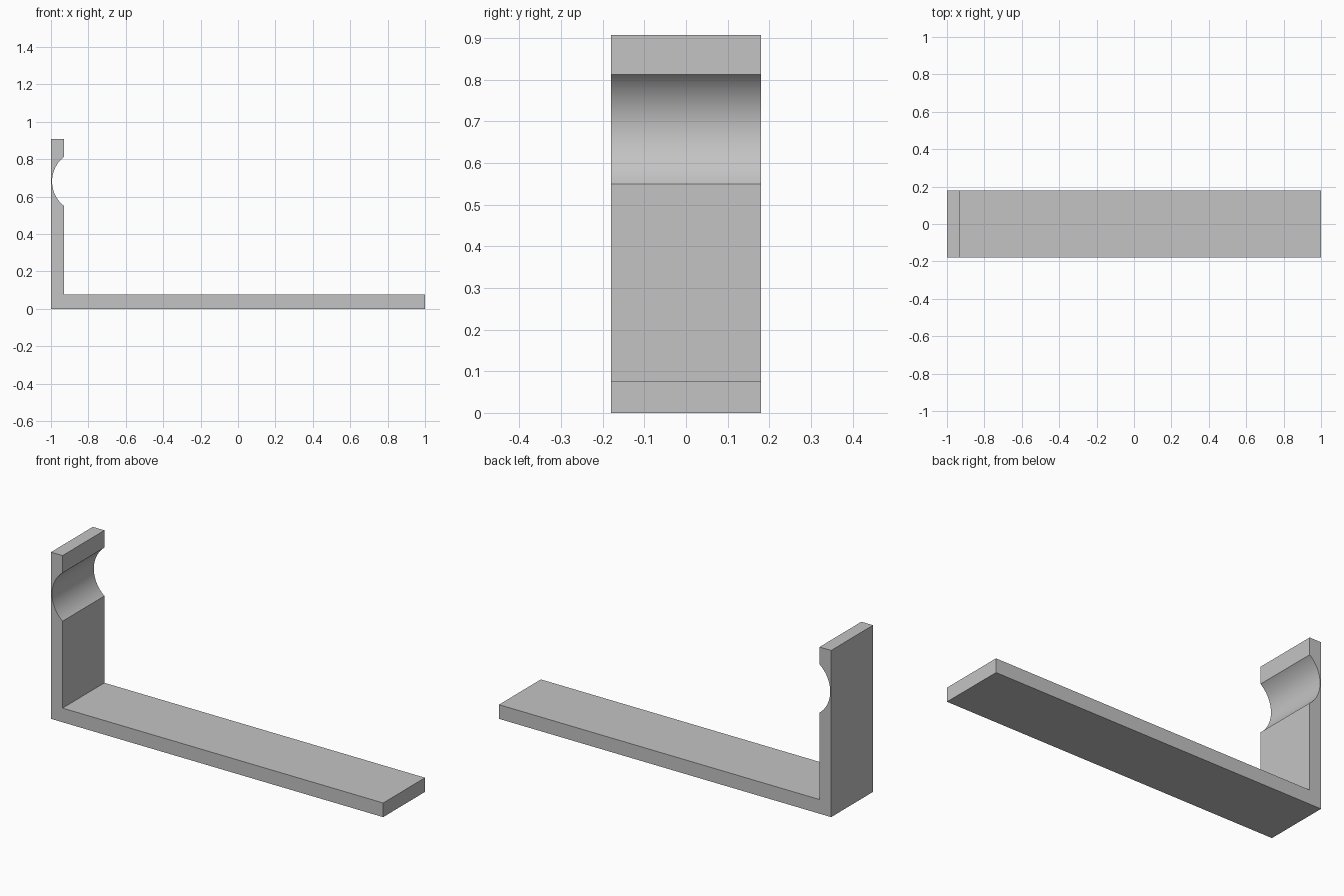
import bpy
import bmesh
from math import atan2, cos, sin

cube = bpy.data.objects.get("Cube")
if cube:
    bpy.data.objects.remove(cube, do_unlink=True)

# Main dimensions
HALF_WIDTH = 0.18
LEFT, RIGHT, INNER = -1.0, 1.0, -0.93
BASE_TOP, TOP = 0.077, 0.907
NOTCH_LOW, NOTCH_HIGH, NOTCH_BOTTOM = 0.55, 0.813, -0.994
STEPS = 32

# Circle through both notch edges and its deepest point
half = (NOTCH_HIGH - NOTCH_LOW) / 2
depth = INNER - NOTCH_BOTTOM
radius = (half ** 2 + depth ** 2) / (2 * depth)
cx, cz = NOTCH_BOTTOM + radius, (NOTCH_LOW + NOTCH_HIGH) / 2
sweep = atan2(half, cx - INNER)
angles = [sweep * (2 * i / STEPS - 1) for i in range(STEPS + 1)]
notch = [(cx - radius * cos(a), cz + radius * sin(a)) for a in angles]

# L-shaped side profile with the round notch in the upright
profile = [(LEFT, 0), (RIGHT, 0), (RIGHT, BASE_TOP), (INNER, BASE_TOP),
           *notch, (INNER, TOP), (LEFT, TOP)]

# Extrude the profile across the width
bm = bmesh.new()
front = bm.faces.new([bm.verts.new((x, -HALF_WIDTH, z)) for x, z in profile])
extruded = bmesh.ops.extrude_face_region(bm, geom=[front], use_keep_orig=True)
new_verts = [v for v in extruded["geom"] if isinstance(v, bmesh.types.BMVert)]
bmesh.ops.translate(bm, verts=new_verts, vec=(0, 2 * HALF_WIDTH, 0))
bmesh.ops.recalc_face_normals(bm, faces=bm.faces)
mesh = bpy.data.meshes.new("notched_bracket")
bm.to_mesh(mesh)
bm.free()

bracket = bpy.data.objects.new("notched_bracket", mesh)
bpy.context.collection.objects.link(bracket)

# Plain grey material
grey = bpy.data.materials.new("light_grey")
grey.use_nodes = True
colour = (0.55, 0.55, 0.55, 1)
grey.diffuse_color = colour
grey.node_tree.nodes["Principled BSDF"].inputs["Base Color"].default_value = colour
mesh.materials.append(grey)

# Smooth notch, crisp edges elsewhere
bpy.ops.object.select_all(action='DESELECT')
bracket.select_set(True)
bpy.context.view_layer.objects.active = bracket
bpy.ops.object.shade_smooth_by_angle(angle=0.5)
